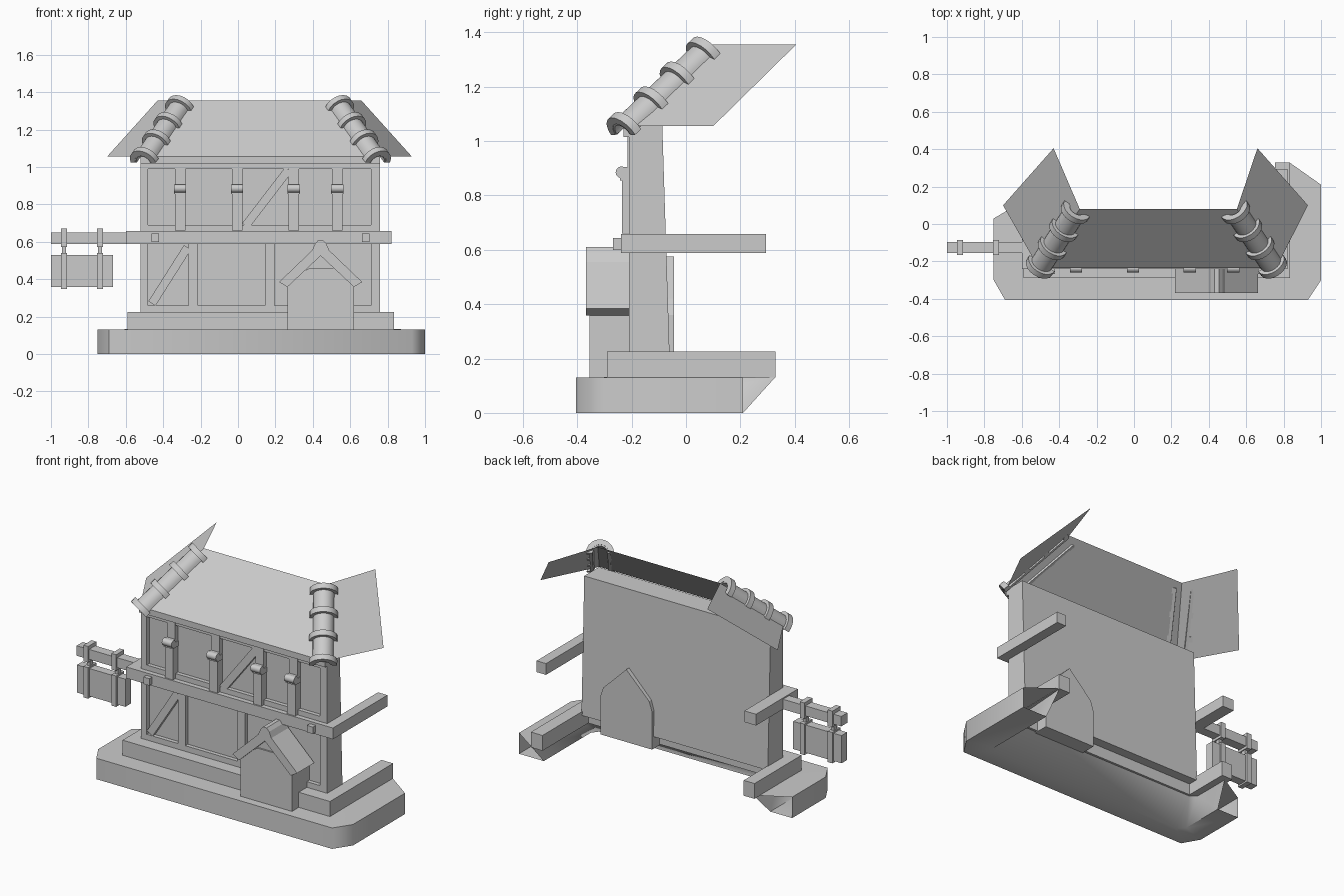
import bpy, bmesh, math
from mathutils import Vector

if "Cube" in bpy.data.objects:
    bpy.data.objects.remove(bpy.data.objects["Cube"])


def mesh(name, verts, faces, fix=True):
    me = bpy.data.meshes.new(name)
    bm = bmesh.new()
    vs = [bm.verts.new(v) for v in verts]
    for f in faces:
        bm.faces.new([vs[i] for i in f])
    if fix:
        bmesh.ops.recalc_face_normals(bm, faces=bm.faces[:])
    bm.to_mesh(me)
    bm.free()
    ob = bpy.data.objects.new(name, me)
    bpy.context.collection.objects.link(ob)
    return ob


def smooth(ob, degrees):
    bpy.ops.object.select_all(action='DESELECT')
    ob.select_set(True)
    bpy.context.view_layer.objects.active = ob
    bpy.ops.object.shade_smooth_by_angle(angle=math.radians(degrees))


def prism(name, pts, offset):
    """Extrude a closed 3D outline along offset."""
    n = len(pts)
    o = Vector(offset)
    verts = [Vector(p) for p in pts] + [Vector(p) + o for p in pts]
    faces = [list(range(n)), list(range(n, 2 * n))]
    faces += [[i, (i + 1) % n, n + (i + 1) % n, n + i] for i in range(n)]
    return mesh(name, verts, faces)


def box(name, x, y, z):
    return prism(name, [(x[0], y[0], z[0]), (x[1], y[0], z[0]),
                        (x[1], y[1], z[0]), (x[0], y[1], z[0])], (0, 0, z[1] - z[0]))


def front_prism(name, xz, y0, y1):
    return prism(name, [(a, y0, b) for a, b in xz], (0, y1 - y0, 0))


def brace(name, a, b, w, y0, y1):
    """Diagonal timber between two points of the facade."""
    d = Vector((b[0] - a[0], b[1] - a[1])).normalized() * w / 2
    n = (-d.y, d.x)
    front_prism(name, [(a[0] + n[0], a[1] + n[1]), (b[0] + n[0], b[1] + n[1]),
                       (b[0] - n[0], b[1] - n[1]), (a[0] - n[0], a[1] - n[1])], y0, y1)


# Stone plinth: section swept around three sides, hollow towards the back
outer = [(-.75, .03), (-.75, -.30), (-.69, -.405), (.93, -.405), (1, -.30), (1, .21)]
inner = [(-.56, .14), (-.56, -.1), (-.52, -.13), (.76, -.13), (.8, -.1), (.83, .33)]
foot = [(-.6, .03), (-.6, -.25), (-.56, -.29), (.8, -.29), (.83, -.25), (.83, .21)]
verts, faces = [], []
for (ox, oy), (ix, iy), (fx, fy) in zip(outer, inner, foot):
    verts += [(ix, iy, .133), (ox, oy, .13), (ox, oy, 0), (fx, fy, 0)]
for s in range(5):
    for k in range(4):
        j = (k + 1) % 4
        faces.append([s * 4 + k, s * 4 + j, s * 4 + j + 4, s * 4 + k + 4])
smooth(mesh("plinth", verts, faces), 60)

# Sill step on the plinth, with arms running back
step = [(-.59, .17), (-.59, -.29), (.835, -.29), (.835, .33),
        (.755, .33), (.755, -.12), (-.515, -.12), (-.515, .17)]
prism("sill_step", [(x, y, .13) for x, y in step], (0, 0, .095))

# Wall core, its back leaning slightly
prism("wall", [(-.52, -.185, .2), (-.52, -.06, .2),
               (-.52, -.087, 1.05), (-.52, -.185, 1.05)], (1.28, 0, 0))

# Timber frame around the recessed panels
FRAME = (-.21, -.18)
for name, x in (("left", (-.52, -.48)), ("right", (.71, .76))):
    box(name + "_corner_post", x, FRAME, (.22, 1.03))
for name, z in (("bottom", (.22, .26)), ("middle", (.655, .69)), ("top", (.99, 1.03))):
    box(name + "_rail", (-.48, .71), FRAME, z)
for i, x in enumerate((-.24, .17)):
    box(f"lower_post_{i}", (x - .025, x + .025), FRAME, (.26, .6))
brace("lower_brace", (-.46, .27), (-.27, .57), .045, *FRAME)
brace("upper_brace", (.04, .685), (.27, .985), .045, *FRAME)

# Upper posts with rounded brackets
for i, x in enumerate((-.31, -.005, .298, .53)):
    box(f"upper_post_{i}", (x - .028, x + .028), (-.235, -.18), (.66, .905))
    box(f"upper_post_top_{i}", (x - .028, x + .028), (-.215, -.18), (.9, 1.03))
    ring = [(x - .033, -.237 + .022 * math.cos(a), .885 + .022 * math.sin(a))
            for a in [k * math.tau / 12 for k in range(12)]]
    smooth(prism(f"bracket_{i}", ring, (.066, 0, 0)), 40)
    box(f"bracket_plate_{i}", (x - .033, x + .033), (-.243, -.19), (.855, .888))

# Floor beams
box("front_beam", (-.6, .82), (-.24, -.18), (.588, .658))
box("right_beam", (.755, .82), (-.2, .295), (.588, .658))
box("left_beam", (-.6, -.52), (-.2, .17), (.588, .658))
for name, x in (("left", -.442), ("right", .682)):
    box(name + "_peg", (x - .02, x + .02), (-.268, -.23), (.6, .643))

# Hanging sign
box("sign_beam", (-1, -.5), (-.155, -.095), (.588, .65))
box("sign_board", (-1, -.668), (-.152, -.098), (.358, .53))
for i, x in enumerate((-.93, -.738)):
    box(f"upper_strap_{i}", (x - .016, x + .016), (-.165, -.085), (.572, .672))
    box(f"strap_link_{i}", (x - .01, x + .01), (-.14, -.11), (.535, .575))
    box(f"lower_strap_{i}", (x - .016, x + .016), (-.165, -.085), (.348, .54))

# Porch: arched doorway in front, gabled body through the wall
front_prism("door_arch", [(.265, .125), (.62, .125), (.62, .37), (.6, .41), (.515, .46),
                          (.385, .46), (.29, .41), (.265, .37)], -.355, -.18)
front_prism("porch_body", [(.265, .125), (.62, .125), (.62, .36), (.6, .42), (.442, .575),
                           (.285, .42), (.265, .36)], -.345, -.045)
for name, s in (("left", -1), ("right", 1)):
    front_prism(name + "_porch_roof", [(.442, .598), (.442 + s * .222, .385), (.442 + s * .178, .358),
                                       (.442, .525)], -.368, -.2)
front_prism("porch_ridge", [(.397, .555), (.412, .59), (.43, .61), (.454, .61), (.472, .59),
                            (.487, .555)], -.368, -.2)

# Roof: front slope and two swept-back wings as thin sheets
roof = [(-.51, -.235, 1.055), (.76, -.235, 1.055), (.55, .08, 1.355), (-.29, .08, 1.355),
        (-.70, .10, 1.055), (-.43, .405, 1.355), (.93, .10, 1.055), (.66, .405, 1.355)]
mesh("roof", roof, [[0, 1, 2, 3], [4, 0, 3, 5], [1, 6, 7, 2]], fix=False)
box("eave_board", (-.52, .76), (-.23, -.087), (1.015, 1.055))


def half_pipe(name, a, b, up, r, inner_r):
    """Half-round shell from a to b, opening downwards."""
    d = (b - a).normalized()
    side = d.cross(up).normalized()
    n = side.cross(d)
    arc = [k * math.pi / 10 for k in range(11)]
    pts = [a + side * r * math.cos(t) + n * r * math.sin(t) for t in arc]
    pts += [a + side * inner_r * math.cos(t) + n * inner_r * math.sin(t) for t in reversed(arc)]
    smooth(prism(name, pts, b - a), 30)


# Hip tiles: half-round pipes with raised collars
for name, low, high in (("left", (-.505, -.23, 1.025), (-.305, .08, 1.32)),
                        ("right", (.745, -.23, 1.025), (.535, .08, 1.32))):
    a, b = Vector(low), Vector(high)
    up = Vector((0, 0, 1))
    half_pipe(name + "_hip_tile", a, b, up, .06, .042)
    for i, t in enumerate((.03, .35, .66, .97)):
        c, h = a.lerp(b, t), (b - a).normalized() * .017
        half_pipe(f"{name}_hip_collar_{i}", c - h, c + h, up, .08, .05)
